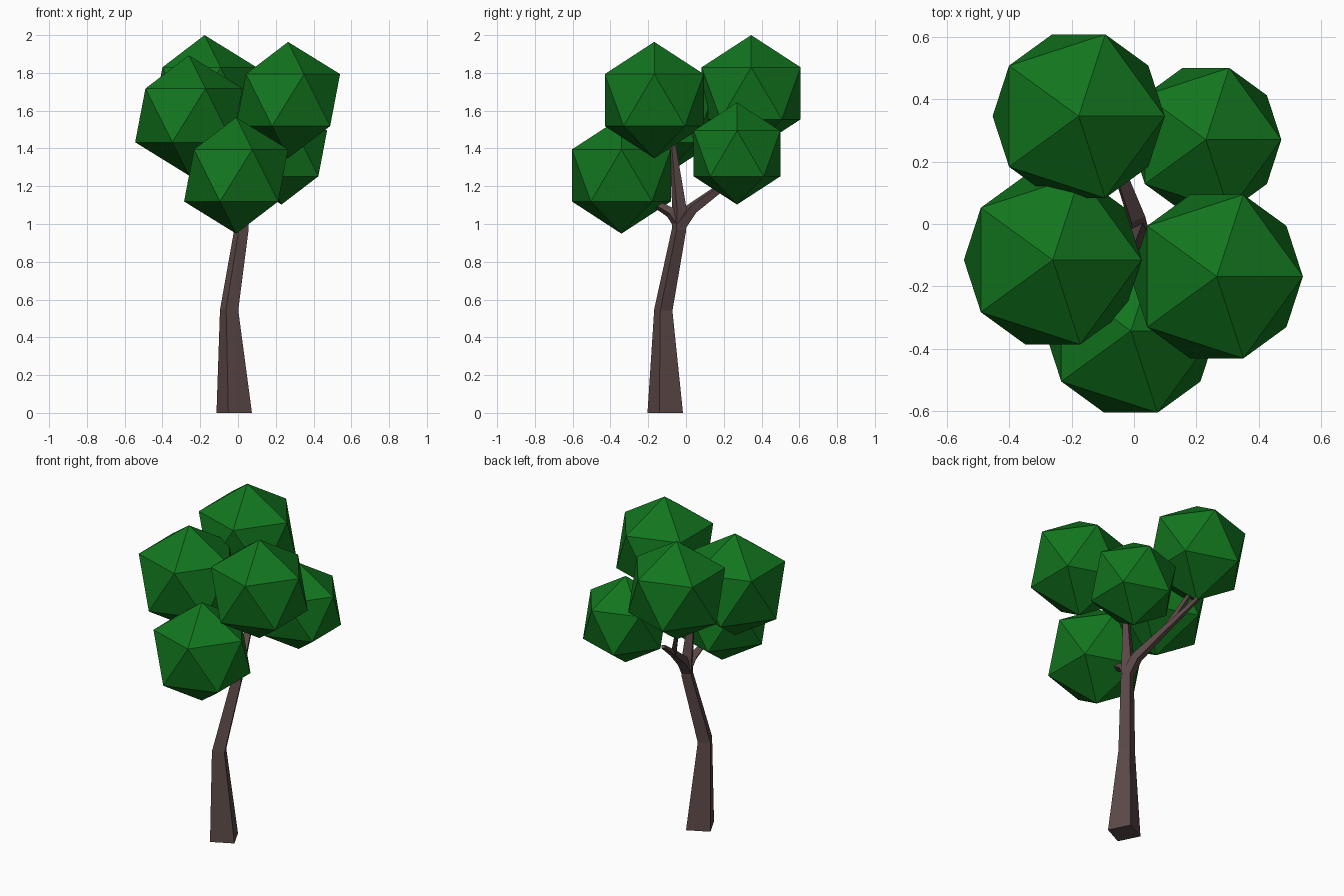
import bpy, bmesh, math
from mathutils import Vector

if "Cube" in bpy.data.objects:
    bpy.data.objects.remove(bpy.data.objects["Cube"])


def material(name, rgb):
    m = bpy.data.materials.new(name)
    m.diffuse_color = (*rgb, 1)
    m.use_nodes = True
    m.node_tree.nodes["Principled BSDF"].inputs["Base Color"].default_value = m.diffuse_color
    return m


BARK = material("bark", (0.105, 0.066, 0.064))
LEAF = material("leaf", (0.006, 0.18, 0.013))
UP = Vector((0, 0, 1))


def limb(name, path):
    """Four-sided tapering limb through (x, y, z, radius) points."""
    bm = bmesh.new()
    pts = [Vector(p[:3]) for p in path]
    rings = []
    for i, (p, row) in enumerate(zip(pts, path)):
        t = Vector((0, 0, 0))
        if i > 0:
            t += (p - pts[i - 1]).normalized()
        if i < len(pts) - 1:
            t += (pts[i + 1] - p).normalized()
        if p.z == 0:
            t = UP
        q = UP.rotation_difference(t.normalized())
        ring = []
        for k in range(4):
            a = math.radians(-18.4 + 90 * k)
            ring.append(bm.verts.new(p + q @ Vector((math.cos(a), math.sin(a), 0)) * row[3]))
        rings.append(ring)
    for lo, hi in zip(rings, rings[1:]):
        for k in range(4):
            j = (k + 1) % 4
            bm.faces.new((lo[k], lo[j], hi[j], hi[k]))
    bm.faces.new(rings[0][::-1])
    bm.faces.new(rings[-1])
    bmesh.ops.recalc_face_normals(bm, faces=bm.faces)
    me = bpy.data.meshes.new(name)
    bm.to_mesh(me)
    bm.free()
    me.materials.append(BARK)
    bpy.context.collection.objects.link(bpy.data.objects.new(name, me))


# Bent trunk, continuing into the upright middle branch
limb("trunk", [(-0.02, -0.11, 0, 0.099), (-0.047, -0.12, 0.545, 0.051),
               (0.018, -0.037, 0.97, 0.04), (0.015, -0.035, 1.08, 0.04),
               (0.0, -0.07, 1.41, 0.018), (0.0, -0.08, 1.5, 0.015)])

# Side branches from the fork
limb("back_branch", [(0.018, -0.035, 0.99, 0.038), (0.005, 0.03, 1.08, 0.034),
                     (-0.065, 0.22, 1.22, 0.022), (-0.13, 0.41, 1.35, 0.014)])
limb("back_twig", [(-0.06, 0.21, 1.21, 0.022), (-0.1, 0.25, 1.3, 0.018),
                   (-0.17, 0.32, 1.46, 0.014)])
limb("front_branch", [(0.018, -0.03, 0.99, 0.035), (0.01, -0.08, 1.06, 0.03),
                      (0.0, -0.15, 1.1, 0.022), (-0.01, -0.24, 1.15, 0.016)])

# Leaf clumps: plain icosahedra (x, y, z, radius)
clumps = {
    "back_leaves": (-0.177, 0.345, 1.692, 0.308),
    "right_leaves": (0.265, -0.168, 1.656, 0.308),
    "left_leaves": (-0.26, -0.115, 1.575, 0.318),
    "front_leaves": (-0.01, -0.342, 1.257, 0.308),
    "back_right_leaves": (0.23, 0.27, 1.373, 0.27),
}
for name, (x, y, z, r) in clumps.items():
    bpy.ops.mesh.primitive_ico_sphere_add(subdivisions=1, radius=r, location=(x, y, z))
    ob = bpy.context.object
    ob.name = name
    ob.data.materials.append(LEAF)
